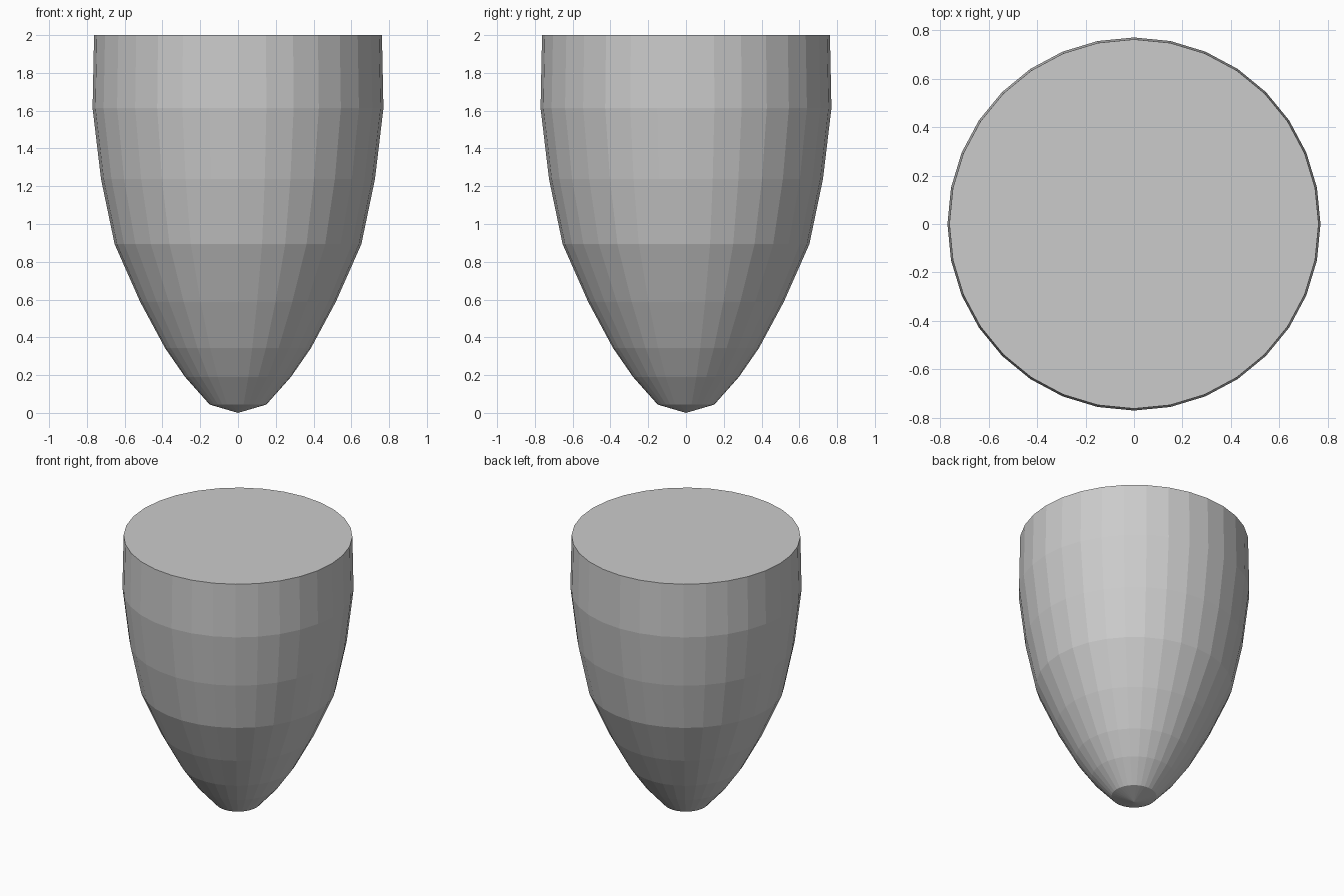
import bpy, bmesh, math

if "Cube" in bpy.data.objects:
    bpy.data.objects.remove(bpy.data.objects["Cube"])

SIDES = 32
# (radius, height) rings from bottom to rim
PROFILE = [(0.15, 0.044), (0.28, 0.19), (0.386, 0.343), (0.518, 0.588),
           (0.653, 0.893), (0.725, 1.237), (0.77, 1.613), (0.762, 2.0)]

bm = bmesh.new()


def ring(r, z):
    return [bm.verts.new((r * math.cos(2 * math.pi * i / SIDES),
                          r * math.sin(2 * math.pi * i / SIDES), z))
            for i in range(SIDES)]


rings = [ring(r, z) for r, z in PROFILE]
tip = bm.verts.new((0, 0, 0))

# tapered side walls and shallow pointed bottom
for i in range(SIDES):
    j = (i + 1) % SIDES
    for lo, hi in zip(rings, rings[1:]):
        bm.faces.new((lo[i], lo[j], hi[j], hi[i]))
    bm.faces.new((tip, rings[0][j], rings[0][i]))

# flat top
bm.faces.new(rings[-1])
bmesh.ops.recalc_face_normals(bm, faces=bm.faces)

mesh = bpy.data.meshes.new("tapered_body")
bm.to_mesh(mesh)
bm.free()
body = bpy.data.objects.new("tapered_body", mesh)
bpy.context.collection.objects.link(body)
